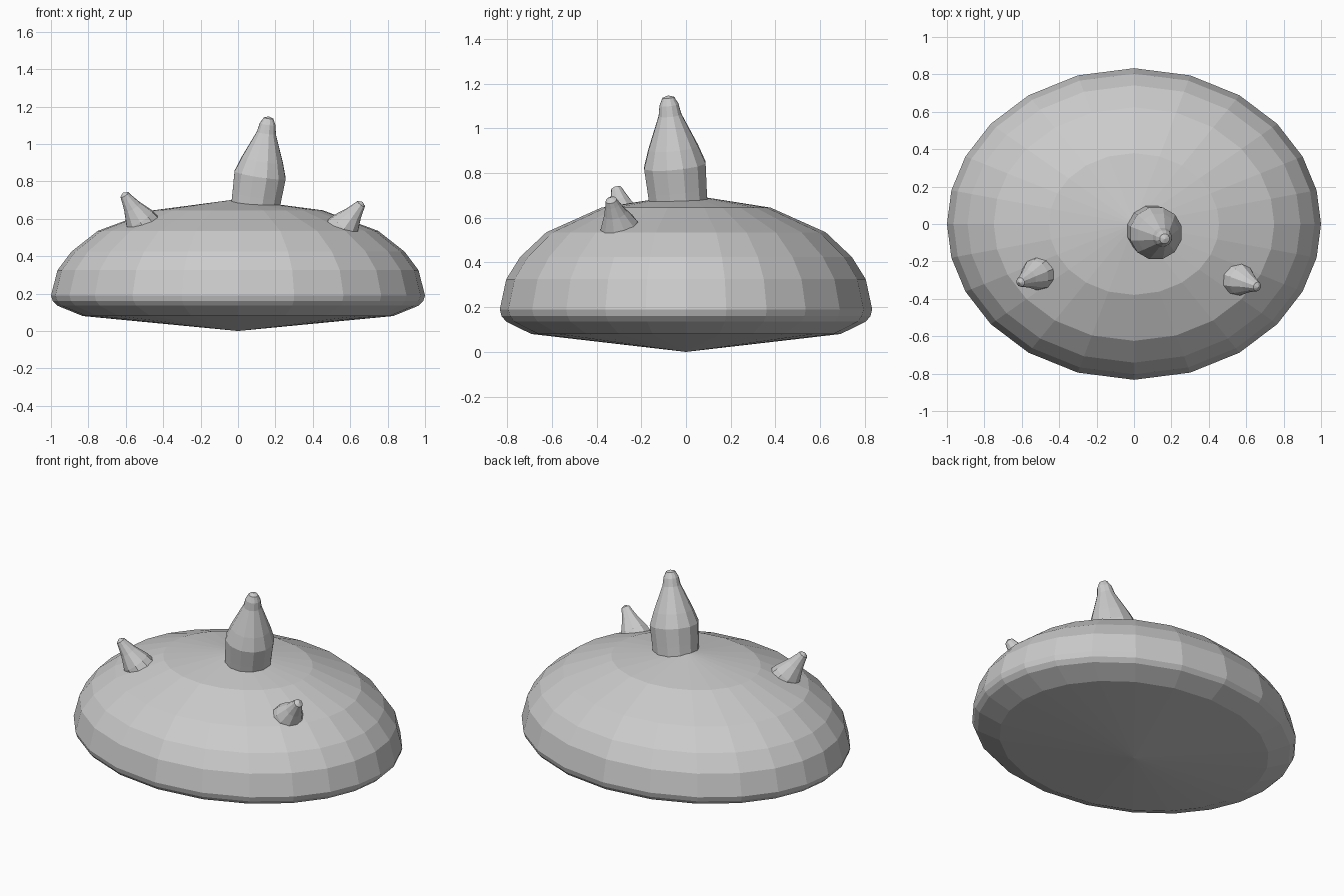
import bpy, bmesh, math
from mathutils import Vector

if "Cube" in bpy.data.objects:
    bpy.data.objects.remove(bpy.data.objects["Cube"])

grey = bpy.data.materials.new("light grey")
grey.use_nodes = True
grey.diffuse_color = (0.6, 0.6, 0.6, 1)
grey.node_tree.nodes["Principled BSDF"].inputs["Base Color"].default_value = (0.6, 0.6, 0.6, 1)


def lathe(name, profile, angles, depth=1.0):
    """Spin (radius, height) pairs round z; zero radius makes a pole."""
    bm = bmesh.new()
    rings = []
    for r, z in profile:
        if r == 0:
            rings.append([bm.verts.new((0, 0, z))] * len(angles))
        else:
            rings.append([bm.verts.new((r * math.cos(a), depth * r * math.sin(a), z)) for a in angles])
    for low, high in zip(rings, rings[1:]):
        for i in range(len(angles)):
            j = (i + 1) % len(angles)
            corners = dict.fromkeys((low[i], low[j], high[j], high[i]))
            bm.faces.new(list(corners))
    bmesh.ops.recalc_face_normals(bm, faces=bm.faces)
    mesh = bpy.data.meshes.new(name)
    bm.to_mesh(mesh)
    bm.free()
    mesh.materials.append(grey)
    obj = bpy.data.objects.new(name, mesh)
    bpy.context.collection.objects.link(obj)
    return obj


def horn(name, base, tip, profile, sides):
    """Place a horn on the shell; profile heights are fractions of its length."""
    axis = Vector(tip) - Vector(base)
    angles = [math.tau * (i + 0.5) / sides for i in range(sides)]
    obj = lathe(name, [(r, h * axis.length) for r, h in profile], angles)
    obj.rotation_mode = 'QUATERNION'
    obj.rotation_quaternion = Vector((0, 0, 1)).rotation_difference(axis)
    obj.location = base
    return obj


# Oval domed shell with a shallow pointed underside; facets widen at front and back
steps = [math.tau * i / 24 for i in range(24)]
shell_angles = [a - math.radians(5) * math.sin(2 * a) for a in steps]
lathe("domed_shell",
      [(0, 0), (0.83, 0.08), (0.965, 0.135), (0.99, 0.16), (1, 0.19), (0.965, 0.325),
       (0.89, 0.425), (0.75, 0.535), (0.455, 0.645), (0, 0.705)],
      shell_angles, 0.833)

# Tall centre horn
horn("centre_horn", (0.095, -0.035, 0.68), (0.165, -0.08, 1.147),
     [(0, -0.1), (0.133, -0.1), (0.137, 0.1), (0.143, 0.33), (0.115, 0.5), (0.053, 0.81),
      (0.044, 0.91), (0.027, 0.98), (0, 1)], 12)

# Two small front horns
small = [(0, -0.25), (0.1, -0.25), (0.083, 0.1), (0.05, 0.5), (0.033, 0.78), (0.026, 0.92), (0, 1)]
horn("left_small_horn", (0.565, -0.297, 0.555), (0.667, -0.338, 0.69), small, 10)
horn("right_small_horn", (-0.518, -0.268, 0.585), (-0.615, -0.315, 0.74), small, 10)
